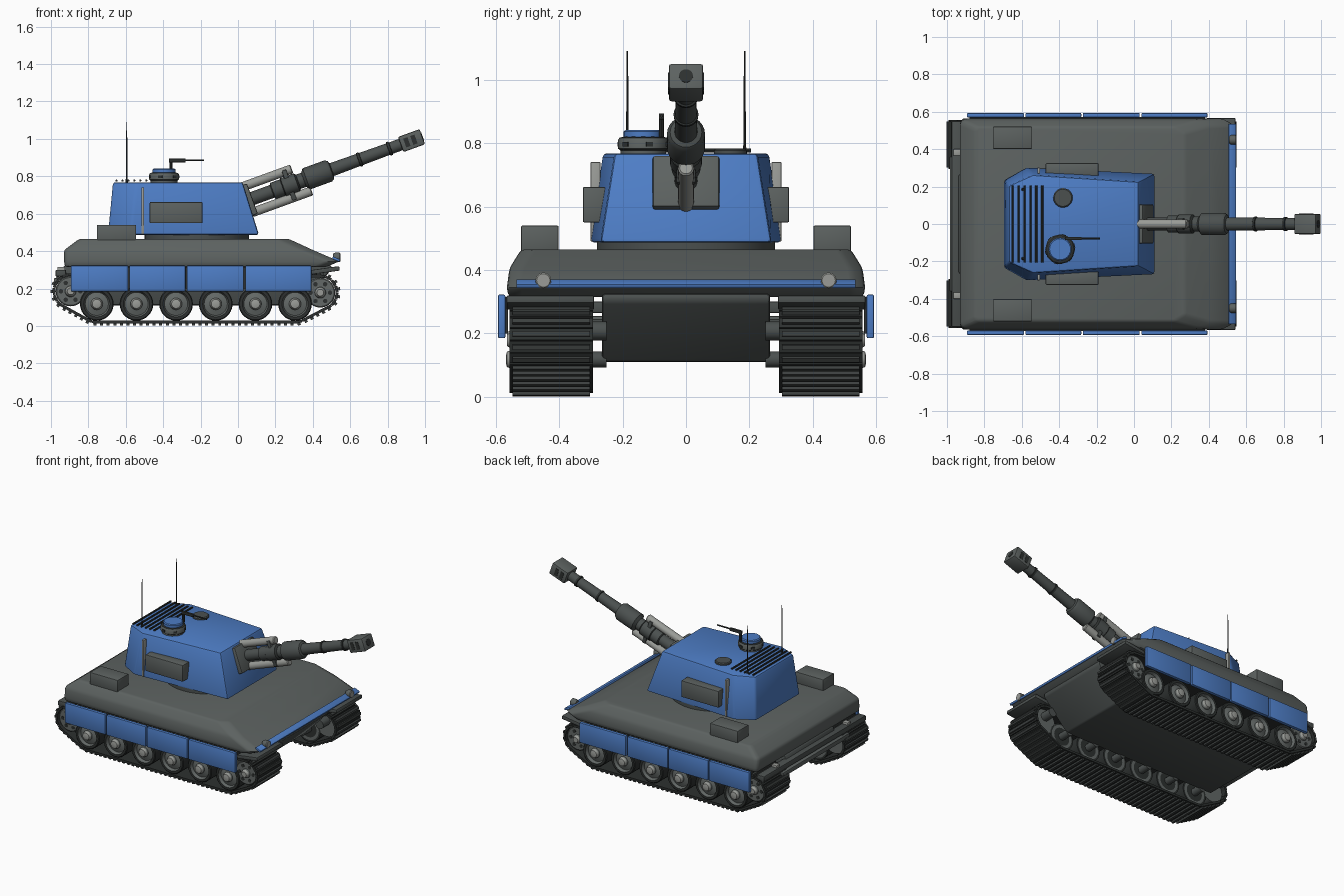
import bpy, bmesh, math
from mathutils import Vector, Matrix
from math import sin, cos, pi, radians

if "Cube" in bpy.data.objects:
    bpy.data.objects.remove(bpy.data.objects["Cube"])


def mat(name, r, g, b):
    m = bpy.data.materials.new(name)
    m.diffuse_color = (r, g, b, 1)
    m.use_nodes = True
    m.node_tree.nodes["Principled BSDF"].inputs["Base Color"].default_value = m.diffuse_color
    return m


BLUE = mat("blue_paint", .075, .205, .56)
GREY = mat("hull_grey", .108, .122, .118)
MID = mat("wheel_grey", .125, .14, .135)
GUN = mat("gun_grey", .07, .08, .078)
LIGHT = mat("light_grey", .32, .33, .31)
DARK = mat("track_dark", .026, .03, .029)
LINK = mat("link_grey", .045, .051, .05)


def finish(name, bm, *mats):
    bmesh.ops.recalc_face_normals(bm, faces=bm.faces)
    me = bpy.data.meshes.new(name)
    bm.to_mesh(me)
    bm.free()
    for m in mats:
        me.materials.append(m)
    ob = bpy.data.objects.new(name, me)
    bpy.context.collection.objects.link(ob)
    return ob


def soften(bm, width, seg=2):
    if width:
        edges = [e for e in bm.edges if e.calc_face_angle(0) > radians(20)]
        bmesh.ops.bevel(bm, geom=edges, offset=width, segments=seg, profile=.5, affect='EDGES')


def box(name, x0, x1, y0, y1, z0, z1, m, bev=.004, rot=None):
    """Bevelled box from its limits, or along a frame if one is given."""
    bm = bmesh.new()
    bmesh.ops.create_cube(bm, size=1)
    c = Matrix.Translation(((x0 + x1) / 2, (y0 + y1) / 2, (z0 + z1) / 2))
    s = Matrix.Diagonal((x1 - x0, y1 - y0, z1 - z0, 1))
    bm.transform(c @ s)
    soften(bm, bev)
    if rot:
        bm.transform(rot)
    return finish(name, bm, m)


def loft(name, rings, m, bev=.01):
    """Closed skin over a stack of rings with equal point counts."""
    bm = bmesh.new()
    vs = [[bm.verts.new(p) for p in r] for r in rings]
    n = len(vs[0])
    for a, b in zip(vs, vs[1:]):
        for i in range(n):
            bm.faces.new((a[i], a[(i + 1) % n], b[(i + 1) % n], b[i]))
    bm.faces.new(vs[0])
    bm.faces.new(vs[-1])
    bmesh.ops.recalc_face_normals(bm, faces=bm.faces)
    soften(bm, bev)
    return finish(name, bm, m)


def lathe(name, prof, origin, axis, mats, n=24):
    """Solid of revolution; prof rows are (distance, radius[, colour of next band])."""
    q = Vector(axis).to_track_quat('Z', 'Y').to_matrix().to_4x4()
    bm = bmesh.new()
    rows = [[bm.verts.new((p[1] * cos(2 * pi * i / n), p[1] * sin(2 * pi * i / n), p[0]))
             for i in range(n)] for p in prof]
    for k in range(len(rows) - 1):
        for i in range(n):
            j = (i + 1) % n
            f = bm.faces.new((rows[k][i], rows[k][j], rows[k + 1][j], rows[k + 1][i]))
            f.material_index = prof[k][2] if len(prof[k]) > 2 else 0
    bm.faces.new(rows[0])
    bm.faces.new(rows[-1]).material_index = prof[-1][2] if len(prof[-1]) > 2 else 0
    bm.transform(Matrix.Translation(origin) @ q)
    return finish(name, bm, *mats)


# Upper hull: stacked chamfered outlines
def outline(z, xb, xf, y, c):
    return [(xb + c * .3, -y, z), (xf - c, -y, z), (xf, -y + c * .6, z), (xf, y - c * .6, z),
            (xf - c, y, z), (xb + c * .3, y, z), (xb, y - c * .3, z), (xb, -y + c * .3, z)]


loft("upper_hull", [outline(.315, -.925, .47, .56, .05), outline(.345, -.93, .542, .565, .06),
                    outline(.405, -.93, .402, .557, .06), outline(.465, -.85, .272, .52, .06)], GREY, .012)

# Lower hull: side profile extruded between the tracks
prof = [(-.93, .325), (-.955, .25), (-.83, .11), (.32, .11), (.5, .3), (.5, .325)]
loft("lower_hull", [[(x, y, z) for x, z in prof] for y in (-.265, .265)], GUN, .01)
box("rear_plate", -.985, -.955, -.36, .36, .225, .255, GREY)
box("rear_ledge", -.975, -.92, -.55, .55, .265, .3, GUN)

# Glacis strip
strip = Matrix.Translation((.525, 0, .357)) @ Matrix.Rotation(radians(23), 4, 'Y')
box("front_strip", -.021, .021, -.535, .535, -.007, .007, BLUE, .003, strip)


# Running gear path: convex outline of the end wheels and road wheels
WHEELS = [-.755 + .212 * i for i in range(6)]
WZ, SPROCKETS = .118, [(-.895, .185), (.44, .178)]


def track_path(count):
    pts = []
    for cx, cz, r in [(x, z, .083) for x, z in SPROCKETS] + [(x, WZ, .092) for x in WHEELS]:
        pts += [(round(cx + r * cos(a * pi / 24), 5), round(cz + r * sin(a * pi / 24), 5)) for a in range(48)]
    pts = sorted(set(pts))

    def half(seq):
        h = []
        for p in seq:
            while len(h) > 1 and ((h[-1][0] - h[-2][0]) * (p[1] - h[-2][1])
                                  - (h[-1][1] - h[-2][1]) * (p[0] - h[-2][0])) <= 0:
                h.pop()
            h.append(p)
        return h[:-1]
    hull = [Vector(p) for p in half(pts) + half(pts[::-1])]
    hull.append(hull[0])
    total = sum((b - a).length for a, b in zip(hull, hull[1:]))
    out, done, k = [], 0, 0
    for i in range(count):
        t = total * i / count
        while done + (hull[k + 1] - hull[k]).length < t:
            done += (hull[k + 1] - hull[k]).length
            k += 1
        d = (hull[k + 1] - hull[k]).normalized()
        out.append((hull[k] + d * (t - done), d))
    return out


PATH = track_path(92)

for s, side in ((-1, "right"), (1, "left")):
    # Track: thin pads with a raised cleat on each link
    bm = bmesh.new()
    for p, d in PATH:
        frame = Matrix(((d.x, 0, d.y, p.x), (0, 1, 0, s * .425), (d.y, 0, -d.x, p.y), (0, 0, 0, 1)))
        for l, w, lo, hi, mi in ((.036, .262, -.002, .013, 0), (.016, .245, .013, .025, 1)):
            r = bmesh.ops.create_cube(bm, size=1, matrix=frame @ Matrix.Translation((0, 0, (lo + hi) / 2))
                                      @ Matrix.Diagonal((l, w, hi - lo, 1)))
            for f in {f for v in r['verts'] for f in v.link_faces}:
                f.material_index = mi
    finish("track_" + side, bm, DARK, LINK)

    # Road wheels: tyre, dish and hub
    for i, x in enumerate(WHEELS):
        lathe(f"road_wheel_{side}_{i}", [(0, .06, 1), (0, .078, 0), (0, .09, 0), (.22, .09, 0), (.225, .085, 0),
              (.225, .07, 1), (.205, .062, 1), (.215, .032, 1), (.225, .03, 2), (.24, .024, 2), (.243, .012, 2)],
              (x, s * .325, WZ), (0, s, 0), (DARK, MID, LIGHT), 28)
        lathe(f"wheel_axle_{side}_{i}", [(0, .025), (.09, .025)], (x, s * .25, WZ), (0, s, 0), (GUN,), 12)
    # End wheels with bolt holes
    for i, (x, z) in enumerate(SPROCKETS):
        lathe(f"end_wheel_{side}_{i}", [(0, .05), (0, .08), (.21, .08), (.215, .074), (.215, .03),
              (.225, .026, 1), (.24, .018, 1)], (x, s * .325, z), (0, s, 0), (MID, LIGHT), 24)
        lathe(f"end_axle_{side}_{i}", [(0, .03), (.09, .03)], (x, s * .25, z + .03), (0, s, 0), (GUN,), 12)
        for k in range(6):
            a = k * pi / 3
            lathe(f"end_wheel_hole_{side}_{i}_{k}", [(0, .012), (.004, .012)],
                  (x + .052 * cos(a), s * .538, z + .052 * sin(a)), (0, s, 0), (DARK,), 10)

    # Side skirts
    for i, (a, b) in enumerate(((-.893, -.588), (-.58, -.282), (-.274, .03), (.04, .392))):
        box(f"skirt_{side}_{i}", a, b, *sorted((s * .57, s * .593)), .185, .322, BLUE)
    box("skirt_rail_" + side, -.88, .38, *sorted((s * .562, s * .572)), .2, .315, DARK, 0)

    # Mudguard, headlight, tow bracket and storage box
    guard = Matrix.Translation((.465, s * .428, .297)) @ Matrix.Rotation(radians(-8), 4, 'Y')
    box("mudguard_" + side, -.078, .078, -.138, .138, -.012, .012, GUN, .004, guard)
    lathe("headlight_" + side, [(0, .018), (.012, .025), (.036, .025, 1), (.04, .021, 1)],
          (.507, s * .45, .367), (1, 0, 0), (GREY, LIGHT), 20)
    box("tow_bracket_" + side, -.965, -.925, *sorted((s * .365, s * .4)), .28, .315, LIGHT)
    box("storage_box_" + side, -.755, -.545, *sorted((s * .402, s * .52)), .455, .54, GREY)

    # Turret side box, handrail post and aerial
    box("turret_box_" + side, -.472, -.19, *sorted((s * .255, s * .325)), .55, .662, GREY)
    box("turret_post_" + side, -.517, -.503, *sorted((s * .27, s * .301)), .49, .74, LIGHT, .002)
    lathe("aerial_" + side, [(0, .008), (.03, .004), (.23, .003), (.325, .002)],
          (-.595, s * .185, .765), (0, 0, 1), (DARK,), 8)

# Turret ring and turret
lathe("turret_ring", [(0, .28), (.035, .28)], (-.22, 0, .46), (0, 0, 1), (GUN,), 40)


def turret(z, xb, yb, xm, ym, xf, yf):
    return [(xb, -yb, z), (xm, -ym, z), (xf, -yf, z), (xf, yf, z), (xm, ym, z), (xb, yb, z)]


loft("turret", [turret(.487, -.695, .235, -.575, .303, .112, .27),
                turret(.768, -.668, .205, -.54, .262, .025, .225)], BLUE, .012)

# Rear deck grille
for i in range(6):
    lathe(f"grille_bar_{i}", [(0, .006), (.41, .006)], (-.65 + i * .032, -.205, .777), (0, 1, 0), (DARK,), 8)

# Commander cupola, loader hatch, machine gun
lathe("cupola", [(0, .072), (.012, .072, 1), (.018, .08), (.044, .08), (.052, .075, 1), (.056, .06)],
      (-.395, -.135, .765), (0, 0, 1), (GREY, DARK), 12)
lathe("cupola_lid", [(0, .062), (.016, .062), (.021, .056)], (-.395, -.135, .82), (0, 0, 1), (BLUE,), 24)
for k in range(6):
    a = k * pi / 3 + pi / 12
    q = Matrix.Translation((-.395, -.135, .797)) @ Matrix.Rotation(a, 4, 'Z')
    box(f"vision_block_{k}", .072, .081, -.011, .011, -.007, .007, DARK, 0, q)
lathe("loader_hatch", [(0, .052), (.012, .052), (.017, .046)], (-.38, .14, .765), (0, 0, 1), (GUN,), 24)
lathe("gun_post", [(0, .008), (.06, .008)], (-.358, -.077, .82), (0, 0, 1), (DARK,), 10)
box("machine_gun_body", -.37, -.28, -.085, -.069, .875, .894, DARK, .002)
lathe("machine_gun_barrel", [(0, .005), (.1, .005)], (-.283, -.077, .886), (1, 0, 0), (DARK,), 8)

# Main gun, built along the elevated barrel frame
GUNF = Matrix.Translation((.06, 0, .675)) @ Matrix.Rotation(radians(-20), 4, 'Y')
AXIS = GUNF.to_3x3() @ Vector((1, 0, 0))
box("gun_mount", -.035, .018, -.105, .105, -.086, .086, GREY, .008, GUNF)
lathe("barrel", [(-.03, .036), (.13, .036), (.135, .046), (.19, .046, 1), (.195, .051), (.27, .051, 1), (.28, .04),
                 (.31, .04), (.325, .06), (.45, .06), (.465, .05), (.47, .036), (.62, .034, 1), (.622, .039, 1),
                 (.634, .039, 1), (.636, .034), (.79, .032, 1), (.792, .038, 1), (.804, .038, 1), (.806, .032),
                 (.88, .032)], GUNF.translation, AXIS, (GUN, DARK), 24)
for name, a, b, off in (("upper", -.06, .27, .077), ("lower", -.01, .33, -.07)):
    lathe(f"recoil_cylinder_{name}", [(a, .02), (a + .005, .025), (b - .005, .025), (b, .02)],
          GUNF @ Vector((0, 0, off)), AXIS, (LIGHT,), 18)
box("recoil_clamp", .215, .24, -.03, .03, -.085, .085, GUN, .004, GUNF)

# Muzzle brake with side slots
box("muzzle_brake", .862, .985, -.054, .054, -.043, .043, GREY, .008, GUNF)
for s in (-1, 1):
    for k, a in enumerate((.885, .925)):
        box(f"muzzle_slot_{k}_{s}", a, a + .024, *sorted((s * .05, s * .056)), -.025, .025, DARK, 0, GUNF)
lathe("muzzle_bore", [(0, .022), (.003, .022)], GUNF @ Vector((.984, 0, 0)), AXIS, (DARK,), 20)

# Smooth shading with crisp edges
for ob in bpy.context.scene.objects:
    ob.select_set(True)
    bpy.context.view_layer.objects.active = ob
bpy.ops.object.shade_smooth_by_angle(angle=radians(35))
